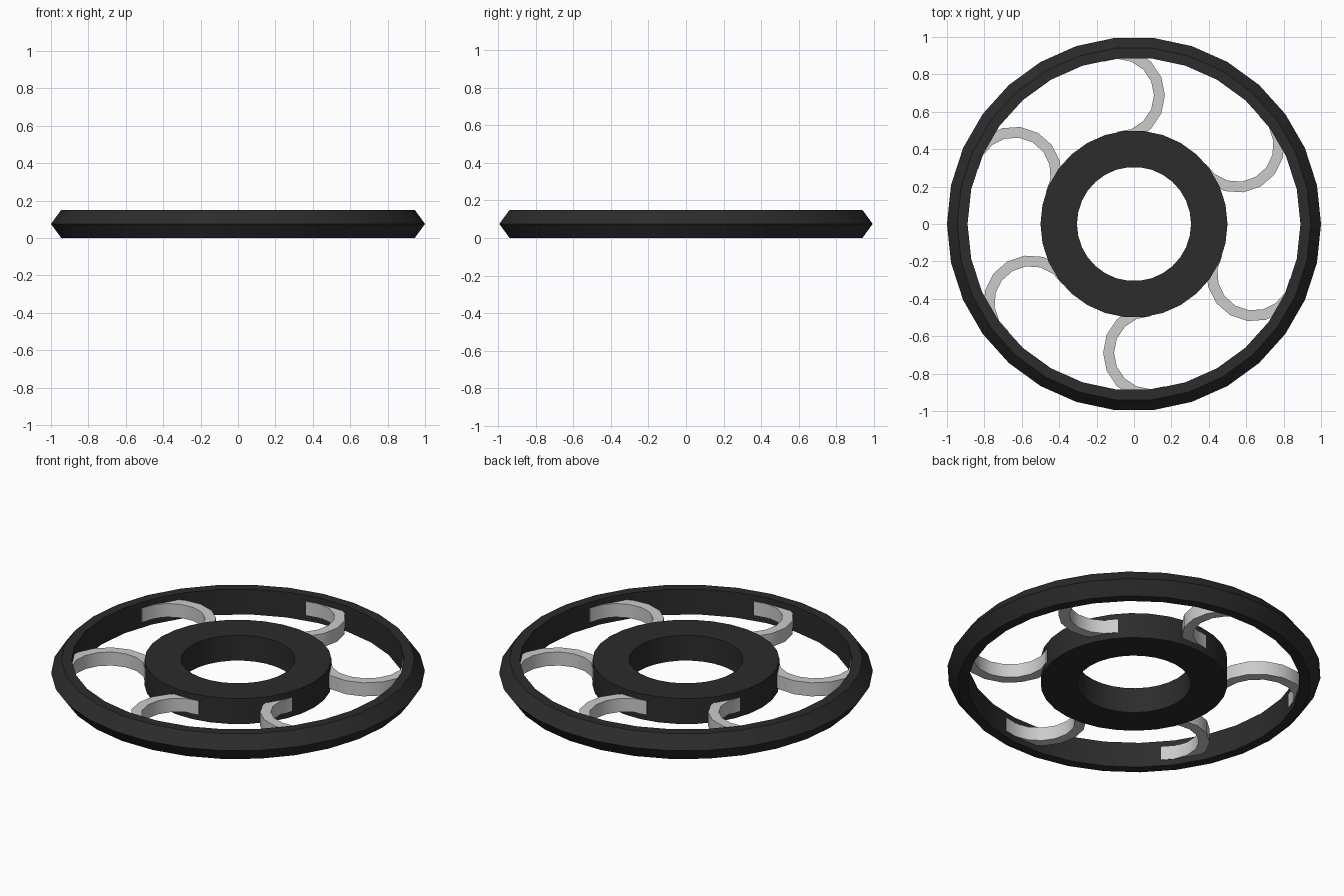
import bpy, bmesh
from math import sin, cos, pi, radians

if "Cube" in bpy.data.objects:
    bpy.data.objects.remove(bpy.data.objects["Cube"])

black = bpy.data.materials.new("black")
black.diffuse_color = (0.025, 0.025, 0.025, 1)
black.use_nodes = True
black.node_tree.nodes["Principled BSDF"].inputs["Base Color"].default_value = black.diffuse_color


def finish(bm, name, mat=None):
    bmesh.ops.recalc_face_normals(bm, faces=bm.faces)
    me = bpy.data.meshes.new(name)
    bm.to_mesh(me)
    bm.free()
    ob = bpy.data.objects.new(name, me)
    bpy.context.collection.objects.link(ob)
    if mat:
        me.materials.append(mat)
    bpy.ops.object.select_all(action='DESELECT')
    ob.select_set(True)
    bpy.context.view_layer.objects.active = ob
    bpy.ops.object.shade_smooth_by_angle(angle=radians(30))
    return ob


def sweep(profile, angles, closed, centre=(0, 0), turn=0):
    """Sweep an (r, z) profile around a centre, then turn about the origin."""
    bm = bmesh.new()
    rows = []
    for a in angles:
        row = []
        for r, z in profile:
            x, y = centre[0] + r * cos(a), centre[1] + r * sin(a)
            row.append(bm.verts.new((x * cos(turn) - y * sin(turn),
                                     x * sin(turn) + y * cos(turn), z)))
        rows.append(row)
    n, k = len(rows), len(profile)
    for i in range(n if closed else n - 1):
        a, b = rows[i], rows[(i + 1) % n]
        for j in range(k):
            m = (j + 1) % k
            bm.faces.new((a[j], b[j], b[m], a[m]))
    if not closed:
        bm.faces.new(rows[0])
        bm.faces.new(rows[-1])
    return bm


circle = [2 * pi * i / 30 for i in range(30)]

# Rim with a pointed outer edge
finish(sweep([(0.89, 0), (0.945, 0), (1.0, 0.075), (0.945, 0.15), (0.89, 0.15)],
             circle, True), "rim", black)

# Hub ring
finish(sweep([(0.305, 0), (0.5, 0), (0.5, 0.15), (0.305, 0.15)],
             circle, True), "hub", black)

# Six curved spokes, ends buried in hub and rim
arc = [radians(-90 + 22.5 * i) for i in range(10)]
for s in range(6):
    finish(sweep([(0.195, 0.035), (0.253, 0.035), (0.253, 0.115), (0.195, 0.115)],
                 arc, False, (-0.088, 0.688), s * pi / 3), f"spoke_{s + 1}")
